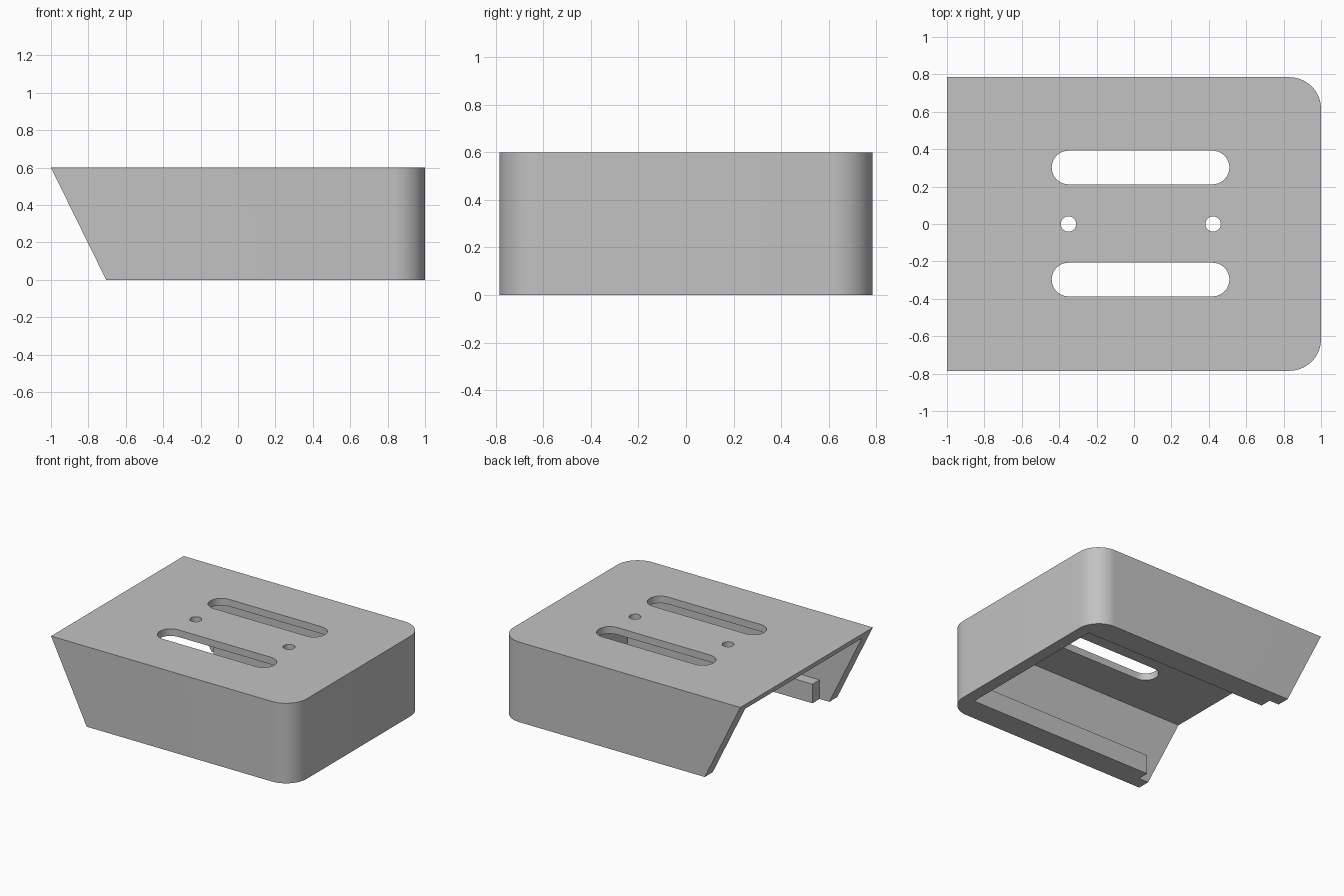
import bpy
import bmesh
from math import cos, sin, pi, radians

if "Cube" in bpy.data.objects:
    bpy.data.objects.remove(bpy.data.objects["Cube"], do_unlink=True)

HALF_Y, HEIGHT, CORNER = 0.785, 0.6, 0.17   # outer shell
INNER_X, INNER_Y, CEILING = 0.91, 0.69, 0.547  # cavity
LIP_Y, LIP_TOP, LIP_START = 0.605, 0.143, -0.625  # ledges along the side walls

grey = bpy.data.materials.new("plain grey")
grey.use_nodes = True
grey.diffuse_color = (0.54, 0.54, 0.54, 1)
grey.node_tree.nodes["Principled BSDF"].inputs["Base Color"].default_value = grey.diffuse_color


def arc(cx, cy, r, start, end, steps):
    """Points along an arc, angles in degrees."""
    angles = [radians(start + (end - start) * i / steps) for i in range(steps + 1)]
    return [(cx + r * cos(a), cy + r * sin(a)) for a in angles]


def prism(name, outline, z0, z1, slant=0.0):
    """Extruded outline; slant shifts the bottom of the left edge inward."""
    bm = bmesh.new()
    low = min(x for x, y in outline)
    bottom = [bm.verts.new((x + (slant if x == low else 0), y, z0)) for x, y in outline]
    top = [bm.verts.new((x, y, z1)) for x, y in outline]
    bm.faces.new(bottom[::-1])
    bm.faces.new(top)
    n = len(outline)
    for i in range(n):
        j = (i + 1) % n
        bm.faces.new((bottom[i], bottom[j], top[j], top[i]))
    mesh = bpy.data.meshes.new(name)
    bm.to_mesh(mesh)
    bm.free()
    mesh.materials.append(grey)
    obj = bpy.data.objects.new(name, mesh)
    bpy.context.collection.objects.link(obj)
    return obj


def rect(x0, x1, half):
    return [(x0, -half), (x1, -half), (x1, half), (x0, half)]


def slot(x0, x1, y, r):
    return arc(x1 - r, y, r, -90, 90, 16) + arc(x0 + r, y, r, 90, 270, 16)


# Shell with a slanted open end and two rounded corners
cx, cy = 1 - CORNER, HALF_Y - CORNER
outline = ([(-1, -HALF_Y)] + arc(cx, -cy, CORNER, -90, 0, 16)
           + arc(cx, cy, CORNER, 0, 90, 16) + [(-1, HALF_Y)])
cover = prism("cover", outline, 0, HEIGHT, slant=0.295)

# Cavity: wide upper room, narrow channel between the ledges, wide mouth
cutters = [
    prism("cavity_cutter", rect(-1.5, INNER_X, INNER_Y), LIP_TOP, CEILING),
    prism("channel_cutter", rect(-1.4, INNER_X, LIP_Y), -0.2, 0.3),
    prism("mouth_cutter", rect(-1.3, LIP_START, INNER_Y), -0.1, 0.35),
]

# Two long slots and two screw holes through the top
for y in (-0.297, 0.302):
    cutters.append(prism("slot_cutter", slot(-0.44, 0.51, y, 0.09), 0.4, 0.8))
for x in (-0.35, 0.423):
    cutters.append(prism("hole_cutter", arc(x, 0, 0.041, 0, 345, 23), 0.4, 0.8))

bpy.context.view_layer.objects.active = cover
for cutter in cutters:
    cutter.hide_render = True
    mod = cover.modifiers.new("cut", 'BOOLEAN')
    mod.operation = 'DIFFERENCE'
    mod.solver = 'EXACT'
    mod.object = cutter
    bpy.ops.object.modifier_apply(modifier=mod.name)
    bpy.data.objects.remove(cutter, do_unlink=True)

# Smooth curves, crisp edges
bpy.ops.object.select_all(action='DESELECT')
cover.select_set(True)
bpy.ops.object.shade_smooth_by_angle(angle=radians(30))
